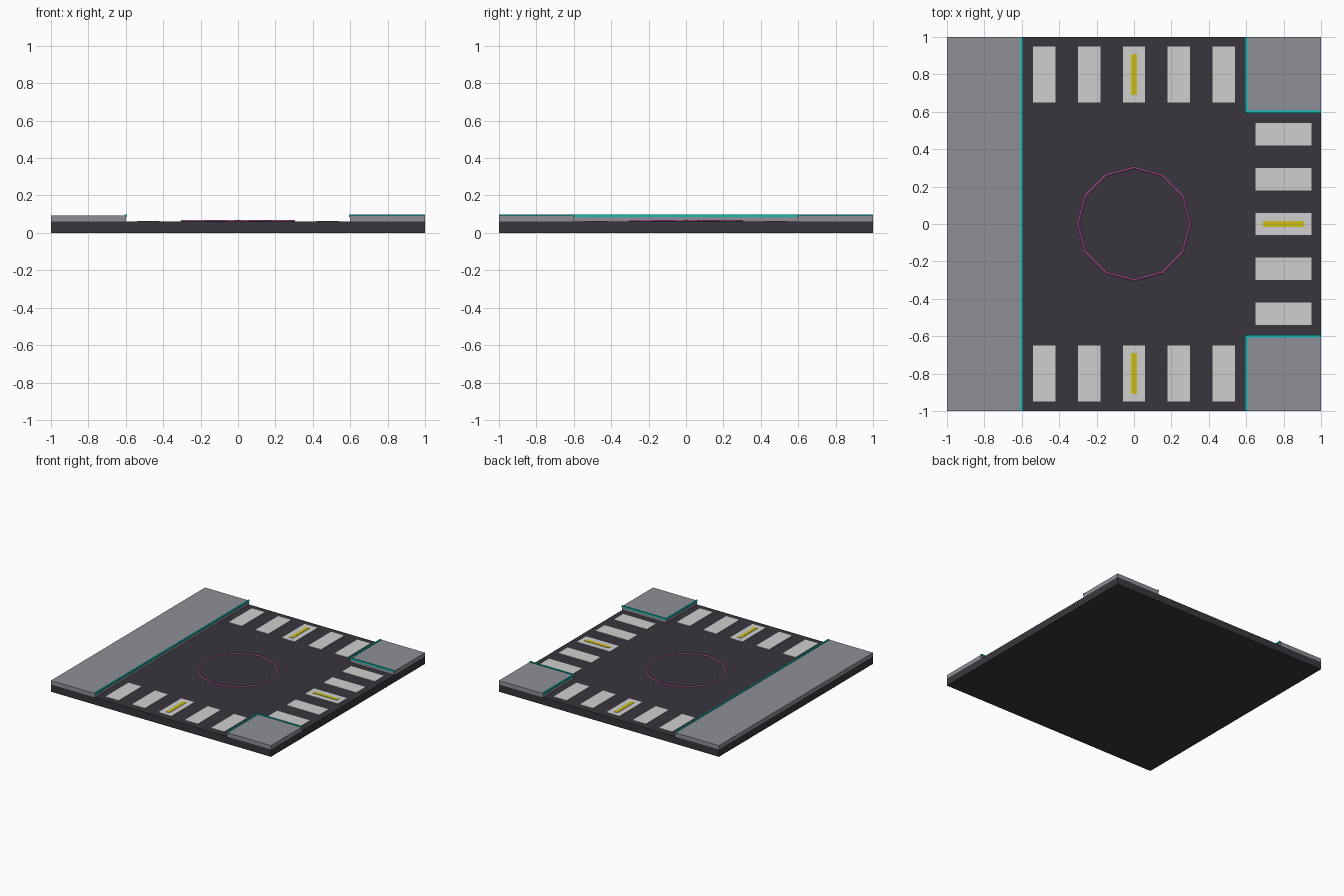
import bpy, math

if "Cube" in bpy.data.objects:
    bpy.data.objects.remove(bpy.data.objects["Cube"])


def srgb(r, g, b):
    f = lambda c: (c / 255 / 12.92) if c <= 10 else ((c / 255 + 0.055) / 1.055) ** 2.4
    return (f(r), f(g), f(b), 1)


def material(name, rgb):
    m = bpy.data.materials.new(name)
    m.diffuse_color = srgb(*rgb)
    m.use_nodes = True
    m.node_tree.nodes["Principled BSDF"].inputs["Base Color"].default_value = m.diffuse_color
    return m


ASPHALT = material("dark asphalt", (56, 54, 61))
CONCRETE = material("grey concrete", (142, 144, 151))
WHITE = material("white paint", (207, 207, 207))
YELLOW = material("yellow paint", (208, 192, 24))
TEAL = material("teal trim", (14, 192, 184))
PINK = material("pink ring", (222, 112, 198))


def box(name, x, y, z, mat):
    """Box from (min, max) ranges on each axis."""
    bpy.ops.mesh.primitive_cube_add(size=1, location=[sum(r) / 2 for r in (x, y, z)])
    o = bpy.context.object
    o.name = name
    o.scale = [r[1] - r[0] for r in (x, y, z)]
    bpy.ops.object.transform_apply(location=False, rotation=False, scale=True)
    o.data.materials.append(mat)
    return o


# Road slab
ROAD = 0.06
TOP = 0.092
box("road_slab", (-1, 1), (-1, 1), (0, ROAD), ASPHALT)

# Pavements and their glowing kerb edges
T = 0.006
EDGE = (TOP - T, TOP + T)
box("long_pavement", (-1, -0.6), (-1, 1), (ROAD, TOP), CONCRETE)
box("long_kerb_trim", (-0.6 - T, -0.6 + T), (-1, 1), EDGE, TEAL)
for s, side in ((-1, "front"), (1, "back")):
    span = tuple(sorted((0.6 * s, s)))
    box(side + "_corner_pavement", (0.6, 1), span, (ROAD, TOP), CONCRETE)
    box(side + "_kerb_trim_side", (0.6 - T, 0.6 + T), span, EDGE, TEAL)
    box(side + "_kerb_trim_end", (0.6, 1), (0.6 * s - T, 0.6 * s + T), EDGE, TEAL)

# Zebra crossings with a yellow dash on the centre line
STRIPE = (ROAD, ROAD + 0.004)
DASH = (ROAD + 0.004, ROAD + 0.007)
for i in range(-2, 3):
    across = (0.24 * i - 0.06, 0.24 * i + 0.06)
    box("front_crossing_stripe", across, (-0.95, -0.65), STRIPE, WHITE)
    box("back_crossing_stripe", across, (0.65, 0.95), STRIPE, WHITE)
    box("right_crossing_stripe", (0.65, 0.95), across, STRIPE, WHITE)
mid = (-0.015, 0.015)
box("front_centre_dash", mid, (-0.91, -0.69), DASH, YELLOW)
box("back_centre_dash", mid, (0.69, 0.91), DASH, YELLOW)
box("right_centre_dash", (0.69, 0.91), mid, DASH, YELLOW)

# Twelve-sided ring in the middle of the junction
bpy.ops.mesh.primitive_torus_add(major_segments=12, minor_segments=4,
                                 major_radius=0.3, minor_radius=0.006,
                                 location=(0, 0, ROAD + 0.003))
ring = bpy.context.object
ring.name = "centre_ring"
ring.data.materials.append(PINK)
